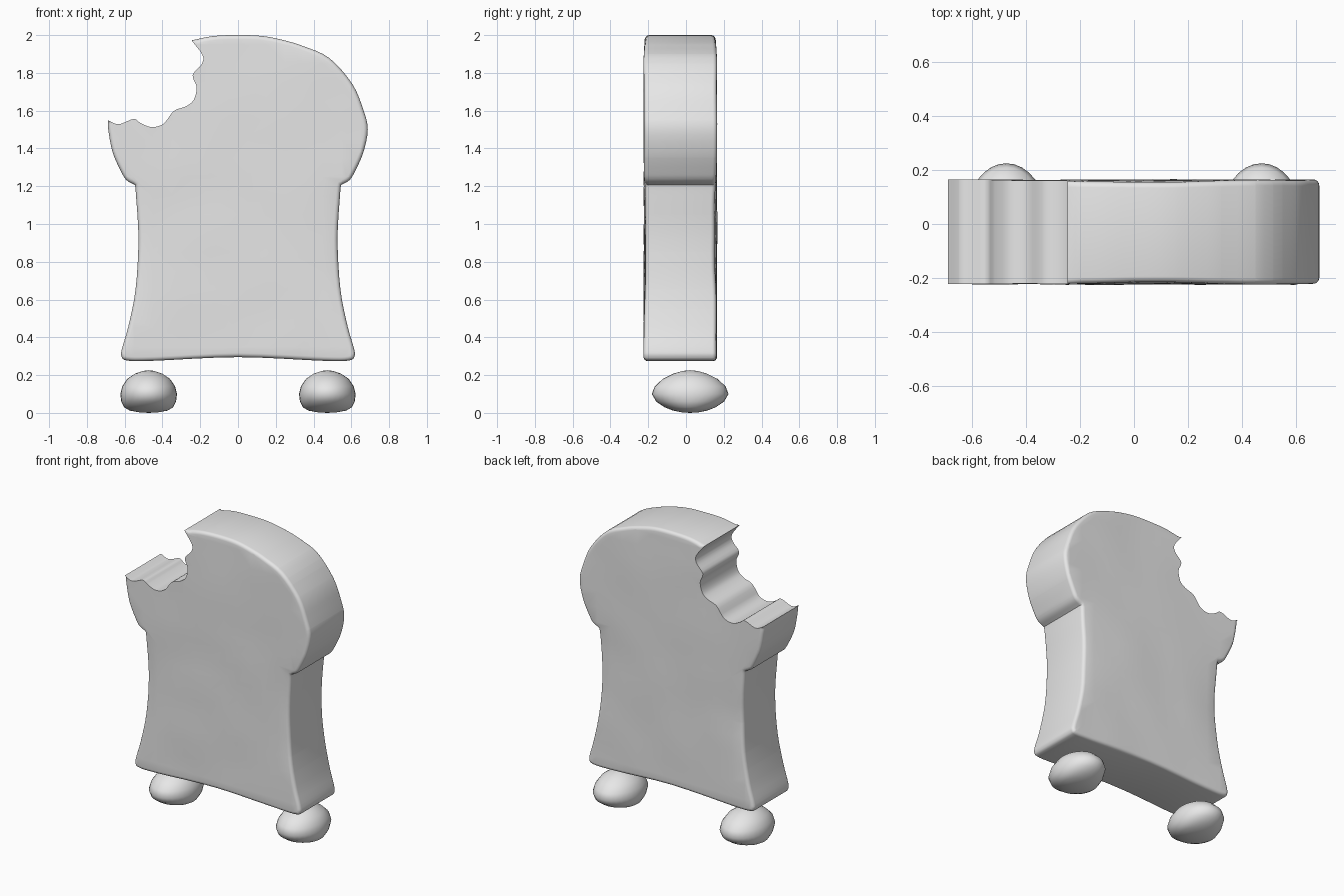
import bpy
import bmesh
import math
from mathutils import Vector, noise

if "Cube" in bpy.data.objects:
    bpy.data.objects.remove(bpy.data.objects["Cube"], do_unlink=True)

grey = bpy.data.materials.new("plain grey")
grey.use_nodes = True
colour = (0.8, 0.8, 0.8, 1)
grey.diffuse_color = colour
grey.node_tree.nodes["Principled BSDF"].inputs["Base Color"].default_value = colour


def mirrored(points):
    return [(-x, z) for x, z in reversed(points)]


def smooth_run(points, steps=4):
    """Catmull-Rom samples through the points, without the last point."""
    pts = [Vector(p) for p in points]
    pts = [2 * pts[0] - pts[1]] + pts + [2 * pts[-1] - pts[-2]]
    samples = []
    for a, b, c, d in zip(pts, pts[1:], pts[2:], pts[3:]):
        for i in range(steps):
            t = i / steps
            samples.append(0.5 * (2 * b + (c - a) * t
                                  + (2 * a - 5 * b + 4 * c - d) * t ** 2
                                  + (3 * b - a - 3 * c + d) * t ** 3))
    return samples


def loft(bm, rings):
    """Join equal rings of vertices with quads and return the rings."""
    loops = [[bm.verts.new(p) for p in ring] for ring in rings]
    for low, high in zip(loops, loops[1:]):
        for i in range(len(low)):
            j = (i + 1) % len(low)
            bm.faces.new((low[i], low[j], high[j], high[i]))
    return loops


def make_object(name, bm, angle):
    bmesh.ops.recalc_face_normals(bm, faces=bm.faces[:])
    mesh = bpy.data.meshes.new(name)
    bm.to_mesh(mesh)
    bm.free()
    mesh.materials.append(grey)
    obj = bpy.data.objects.new(name, mesh)
    bpy.context.collection.objects.link(obj)
    bpy.ops.object.select_all(action="DESELECT")
    obj.select_set(True)
    bpy.context.view_layer.objects.active = obj
    bpy.ops.object.shade_smooth_by_angle(angle=math.radians(angle))
    return obj


# Slice outline: right half of the dome, then right half of the body
dome = [(0, 2), (.13, 1.995), (.246, 1.972), (.35, 1.94), (.484, 1.878),
        (.606, 1.74), (.665, 1.6), (.687, 1.5), (.664, 1.38),
        (.62, 1.28), (.59, 1.232), (.545, 1.206)]
body = [(.545, 1.206), (.54, 1.15), (.527, .92), (.542, .656), (.58, .46),
        (.613, .345), (.617, .3), (.585, .277), (.447, .276), (0, .295)]
bite = [(-.689, 1.55), (-.632, 1.528), (-.553, 1.556), (-.516, 1.535),
        (-.458, 1.513), (-.394, 1.531), (-.34, 1.598), (-.278, 1.622),
        (-.235, 1.656), (-.219, 1.725), (-.24, 1.788), (-.193, 1.845),
        (-.188, 1.894), (-.246, 1.972)]
cheek = mirrored(dome[7:]) + [bite[0]]

top_run = smooth_run(mirrored(dome[1:3]) + dome)
body_run = smooth_run(body + mirrored(body[:-1]))
cheek_run = smooth_run(cheek)
bite_run = smooth_run(bite)
outline = top_run + body_run + cheek_run + bite_run

# Only the crust edge is rounded; the bitten edge stays crisp
rounded = len(top_run) + len(body_run) + len(cheek_run)
RADIUS, HALF, MIDDLE = 0.022, 0.193, -0.03


def slice_ring(inset, y):
    ring = []
    for i, p in enumerate(outline):
        tangent = (outline[(i + 1) % len(outline)] - outline[i - 1]).normalized()
        amount = inset if 0 < i < rounded else 0
        ring.append((p.x + tangent.y * amount, y, p.y - tangent.x * amount))
    return ring


# Bread slice
profile = []
for k in range(5):
    a = math.pi / 2 * k / 4
    profile.append((RADIUS * (1 - math.sin(a)), HALF - RADIUS * (1 - math.cos(a))))
rings = [slice_ring(inset, -depth) for inset, depth in profile]
rings += [slice_ring(inset, depth) for inset, depth in reversed(profile)]
bm = bmesh.new()
loops = loft(bm, rings)
bm.faces.new(loops[0])
bm.faces.new(loops[-1])

# Cut a grid into the faces so that they can take gentle dents
cuts = [((-0.65 + 0.1 * i, 0, 0), (1, 0, 0)) for i in range(14)]
cuts += [((0, 0, 0.35 + 0.1 * i), (0, 0, 1)) for i in range(17)]
for point, normal in cuts:
    bmesh.ops.bisect_plane(bm, geom=bm.verts[:] + bm.edges[:] + bm.faces[:],
                           dist=0.0001, plane_co=point, plane_no=normal)
for v in bm.verts:
    x, y, z = v.co
    waist = math.exp(-((z - 0.9) / 0.3) ** 2) * min(1, (x / 0.53) ** 4)
    crown = max(0, (z - 1.8) / 0.2) * max(0, 1 - abs(x) / 0.6)
    side = y / HALF
    dents = noise.noise(Vector((x * 4, side, z * 4)))
    v.co.y = MIDDLE + y * (1 - 0.07 * waist - 0.04 * crown + 0.025 * dents)
make_object("bread_slice", bm, 40)

# Feet: rounded pebbles, flat across below and longer from front to back
foot_profile = [(.003, .05, .045), (.012, .1, .09), (.03, .13, .135),
                (.06, .145, .18), (.1, .15, .203), (.14, .14, .188),
                (.18, .113, .145), (.208, .072, .088), (.222, .03, .04)]
SEGMENTS = 32
for name, x in (("left_foot", 0.473), ("right_foot", -0.473)):
    bm = bmesh.new()
    rings = []
    for z, rx, ry in foot_profile:
        angles = [math.tau * i / SEGMENTS for i in range(SEGMENTS)]
        rings.append([(x + rx * math.cos(a), 0.022 + ry * math.sin(a), z)
                      for a in angles])
    loops = loft(bm, rings)
    for loop, z in ((loops[0], 0), (loops[-1], 0.226)):
        tip = bm.verts.new((x, 0.022, z))
        for i in range(SEGMENTS):
            bm.faces.new((loop[i - 1], loop[i], tip))
    make_object(name, bm, 60)
